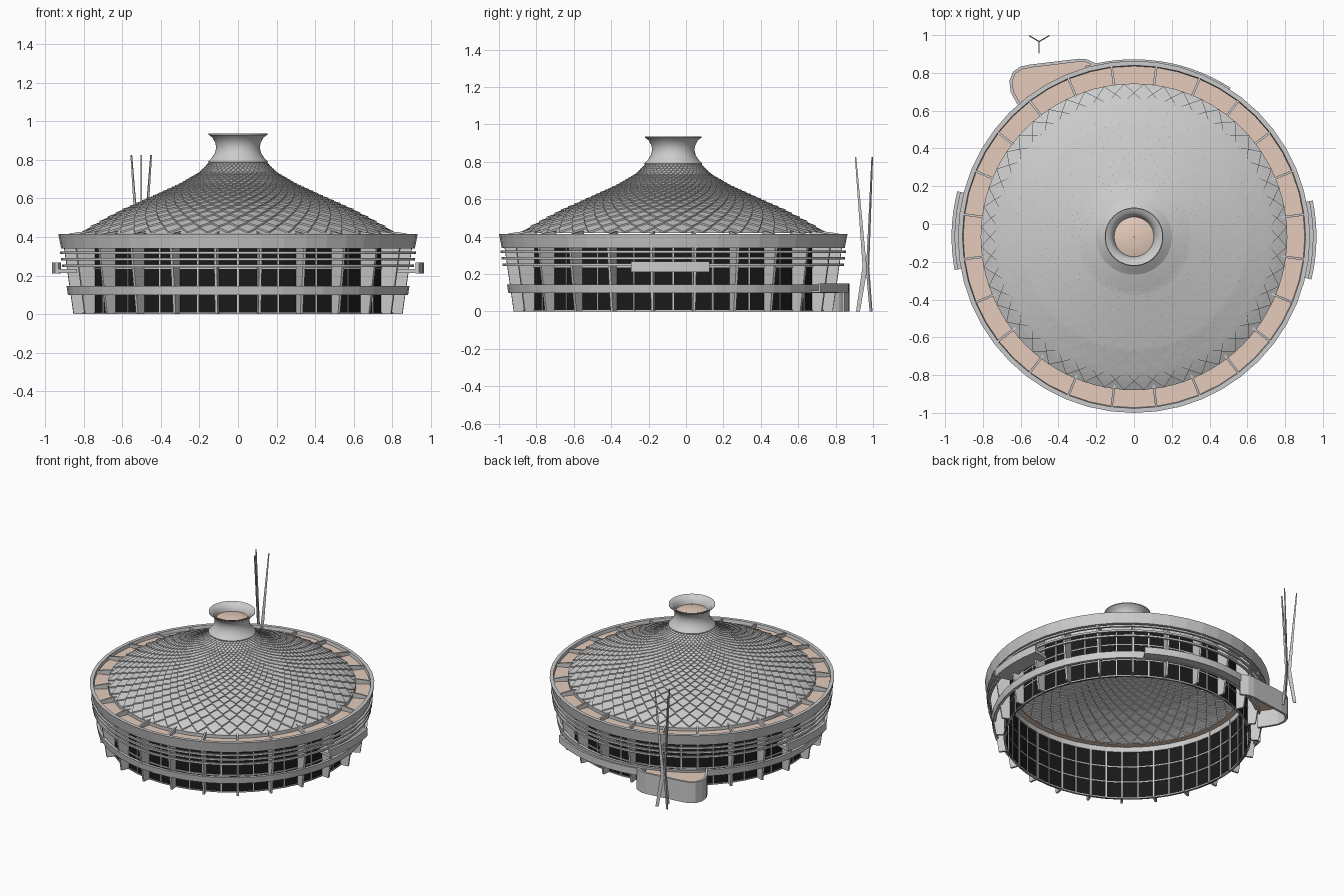
import bpy, bmesh
from math import sin, cos, pi, radians, log, exp
from mathutils import Vector

if "Cube" in bpy.data.objects:
    bpy.data.objects.remove(bpy.data.objects["Cube"])

CY = -0.068      # building centre in y
BAYS = 24

def material(name, rgb):
    m = bpy.data.materials.new(name)
    m.diffuse_color = (*rgb, 1)
    m.use_nodes = True
    m.node_tree.nodes["Principled BSDF"].inputs["Base Color"].default_value = m.diffuse_color
    return m

TAN = material("tan_deck", (0.78, 0.60, 0.50))
BLACK = material("dark_glass", (0.01, 0.01, 0.01))

def polar(r, a, z):
    return Vector((r * cos(a), CY + r * sin(a), z))

def finish(name, bm, mat=None, smooth=None, recalc=True):
    if recalc:
        bmesh.ops.recalc_face_normals(bm, faces=bm.faces[:])
    me = bpy.data.meshes.new(name)
    bm.to_mesh(me)
    bm.free()
    ob = bpy.data.objects.new(name, me)
    bpy.context.collection.objects.link(ob)
    if mat:
        me.materials.append(mat)
    if smooth:
        bpy.ops.object.select_all(action='DESELECT')
        ob.select_set(True)
        bpy.context.view_layer.objects.active = ob
        bpy.ops.object.shade_smooth_by_angle(angle=radians(smooth))
    return ob

def lathe(name, prof, mat=None, n=48, arc=None, closed=True, smooth=None):
    """Turn an (r, z) profile round the building axis, fully or along an arc in degrees."""
    bm = bmesh.new()
    a0, a1 = (radians(a) for a in (arc or (0, 360)))
    count = n + 1 if arc else n
    rows = [[bm.verts.new(polar(r, a0 + (a1 - a0) * i / n, z)) for r, z in prof]
            for i in range(count)]
    k = len(prof)
    for i in range(n):
        p, q = rows[i], rows[(i + 1) % count]
        for j in range(k if closed else k - 1):
            bm.faces.new((p[j], q[j], q[(j + 1) % k], p[(j + 1) % k]))
    if arc and closed:
        bm.faces.new(rows[0])
        bm.faces.new(rows[-1][::-1])
    return finish(name, bm, mat, smooth)

def band(name, r0, r1, z0, z1, **kw):
    return lathe(name, [(r0, z0), (r1, z0), (r1, z1), (r0, z1)], **kw)

def plate(bm, pts, side):
    """Add a flat plate through pts, thickened by +-side."""
    a = [bm.verts.new(p + side) for p in pts]
    b = [bm.verts.new(p - side) for p in pts]
    bm.faces.new(a)
    bm.faces.new(b[::-1])
    for i in range(len(pts)):
        j = (i + 1) % len(pts)
        bm.faces.new((a[i], b[i], b[j], a[j]))

def radial_plates(name, prof, count, half, offset=0.5):
    bm = bmesh.new()
    for i in range(count):
        a = 2 * pi * (i + offset) / count
        plate(bm, [polar(r, a, z) for r, z in prof], Vector((-sin(a), cos(a), 0)) * half)
    return finish(name, bm)

# Wall: glass, mullions, fins and top beam
band("glass_wall", 0.800, 0.806, 0, 0.35, mat=BLACK)
radial_plates("mullions", [(0.795, 0), (0.811, 0), (0.811, 0.35), (0.795, 0.35)], 48, 0.004, 0)
for i, z in enumerate((0.0, 0.12, 0.235)):
    band(f"glazing_rail_{i}", 0.796, 0.811, z, z + 0.008)
band("top_beam", 0.792, 0.812, 0.348, 0.39)
radial_plates("wall_fins", [(0.79, 0), (0.86, 0), (0.916, 0.39), (0.79, 0.39)], BAYS, 0.007)

# Horizontal bands and parapet
lathe("lower_band", [(0.862, 0.098), (0.882, 0.098), (0.889, 0.145), (0.869, 0.145)])
for i, z in enumerate((0.25, 0.284, 0.318)):
    r = 0.868 + 0.14 * z
    band(f"guard_rail_{i}", r - 0.004, r + 0.01, z - 0.006, z + 0.007)
lathe("parapet", [(0.895, 0.34), (0.917, 0.34), (0.932, 0.415), (0.908, 0.415)])
band("roof_deck", 0.755, 0.905, 0.385, 0.392, mat=TAN)
radial_plates("deck_brackets", [(0.79, 0.385), (0.91, 0.385), (0.91, 0.412), (0.845, 0.424), (0.79, 0.43)],
              BAYS, 0.006)

# Side balconies
for name, c in (("right", -1), ("left", 178)):
    lo, hi = c - 12.5, c + 12.5
    band(f"{name}_balcony_front", 0.947, 0.966, 0.212, 0.268, n=8, arc=(lo, hi))
    band(f"{name}_balcony_floor", 0.85, 0.95, 0.213, 0.235, n=8, arc=(lo, hi))

# Rear walkway leading to the terrace
band("walkway_front", 0.925, 0.94, 0.10, 0.15, n=14, arc=(57, 106))
band("walkway_floor", 0.87, 0.93, 0.10, 0.112, n=14, arc=(57, 106))

# Rear terrace: rounded wall with a tan floor
outline = [(-.57, .58), (-.615, .645), (-.645, .70), (-.652, .755), (-.635, .80), (-.60, .825),
           (-.55, .836), (-.29, .867), (-.25, .864), (-.2, .84)]
bm = bmesh.new()
cols = [[bm.verts.new((x, y, z)) for z in (0, 0.15)] for x, y in outline]
for p, q in zip(cols, cols[1:]):
    bm.faces.new((p[0], q[0], q[1], p[1]))
wall = finish("terrace_wall", bm)
sol = wall.modifiers.new("thickness", 'SOLIDIFY')
sol.thickness, sol.offset = 0.016, 0
bm = bmesh.new()
pts = [Vector((x, y, 0.125)) for x, y in outline + [(-.2, .79), (-.4, .71)]]
plate(bm, pts, Vector((0, 0, 0.004)))
finish("terrace_floor", bm, TAN)

# Roof: lapped diamond tiles following a concave tent profile
CURVE = [(0.14, 0.795), (0.155, 0.778), (0.2, 0.732), (0.3, 0.672), (0.4, 0.625),
         (0.6, 0.533), (0.75, 0.452), (0.82, 0.405)]

def roof_z(r):
    for (r0, z0), (r1, z1) in zip(CURVE, CURVE[1:]):
        if r <= r1:
            return z0 + (z1 - z0) * (r - r0) / (r1 - r0)
    return CURVE[-1][1]

N, ROWS, R_OUT, R_IN = 48, 28, 0.812, 0.148

def tile_point(row, col, lift):
    row = min(max(row, 0), ROWS)
    r = R_OUT * exp(log(R_IN / R_OUT) * row / ROWS)
    return polar(r, 2 * pi * col / N, roof_z(r) + lift * (0.004 + 0.016 * r))

bm = bmesh.new()
for row in range(ROWS + 1):
    for k in range(N):
        c = k + 0.5 * (row % 2)
        top = tile_point(row + 1, c, 0)
        left, right = tile_point(row, c - .5, .5), tile_point(row, c + .5, .5)
        tip = tile_point(row - 1, c, 1)
        left_low, right_low = tile_point(row, c - .5, 0), tile_point(row, c + .5, 0)
        tip_low = tile_point(row - 1, c, .5)
        v = [bm.verts.new(p) for p in (top, left, tip, right, left_low, tip_low, right_low)]
        if row < ROWS:
            bm.faces.new((v[0], v[1], v[3]))
        if row > 0:
            bm.faces.new((v[1], v[2], v[3]))
            bm.faces.new((v[1], v[4], v[5], v[2]))
            bm.faces.new((v[2], v[5], v[6], v[3]))
finish("roof_tiles", bm, recalc=False)
band("roof_curb", 0.79, 0.812, 0.388, 0.414)

# Flared crown with its tan light well
lathe("crown", [(0.15, 0.775), (0.155, 0.79), (0.136, 0.81), (0.12, 0.835), (0.113, 0.865), (0.118, 0.89),
                (0.132, 0.915), (0.152, 0.93), (0.152, 0.936), (0.128, 0.927), (0.112, 0.905),
                (0.104, 0.88), (0.104, 0.86), (0.11, 0.83), (0.14, 0.775)], n=48, smooth=40)
lathe("light_well", [(0.108, 0.882), (0.08, 0.89), (0.04, 0.895), (0.002, 0.897)],
      TAN, closed=False, smooth=40)

# Mast: three bent blades meeting at a waist
bm = bmesh.new()
for deg in (30, 150, 270):
    d = Vector((cos(radians(deg)), sin(radians(deg)), 0))
    blade = [(0.036, 0), (0.057, 0), (0.022, 0.24), (0.063, 0.826), (0.056, 0.826), (-0.002, 0.22)]
    plate(bm, [Vector((-0.502, 0.966, z)) + d * r for r, z in blade],
          Vector((-d.y, d.x, 0)) * 0.003)
finish("mast", bm)
